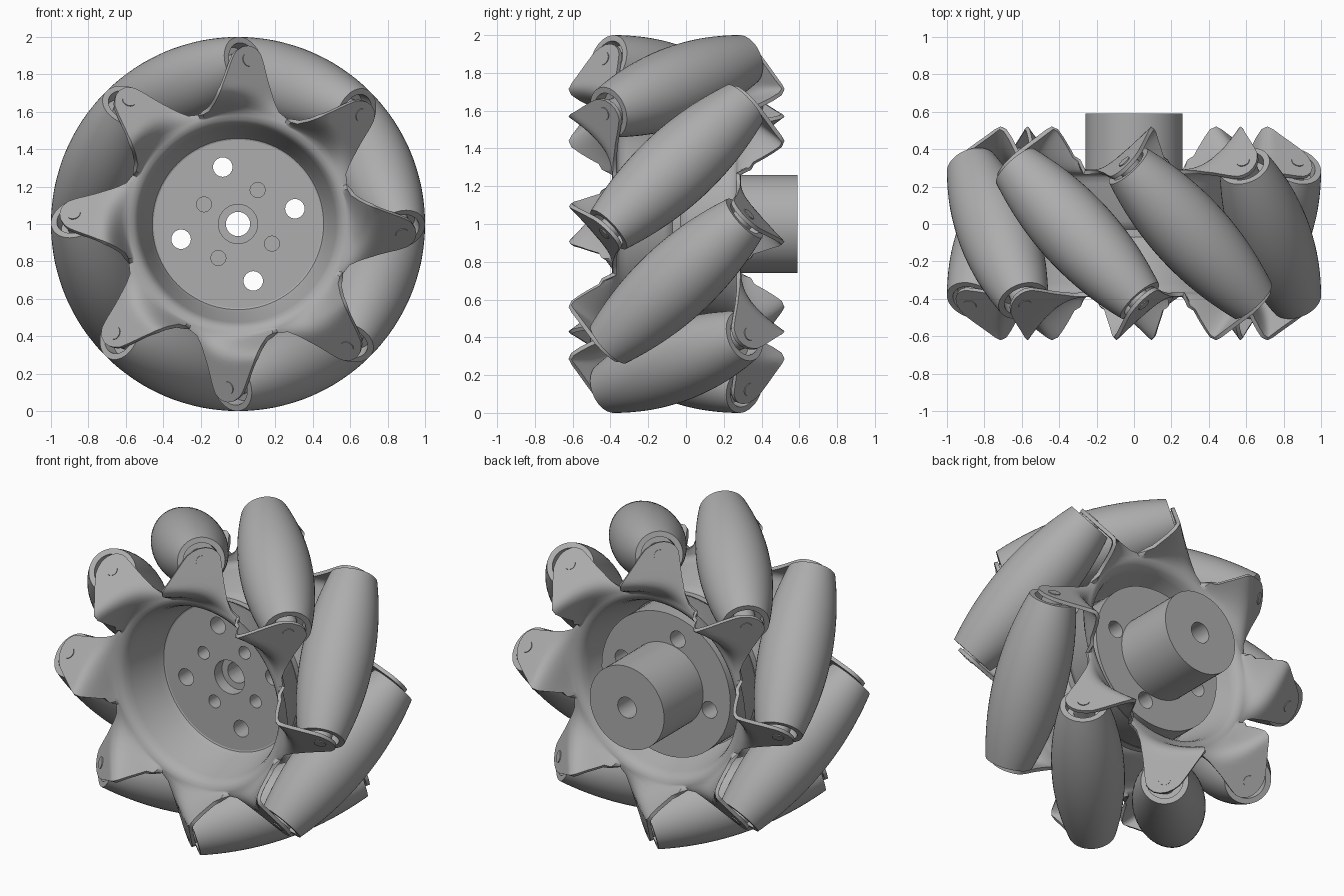
import bpy, bmesh, math
from mathutils import Matrix, Vector

if "Cube" in bpy.data.objects:
    bpy.data.objects.remove(bpy.data.objects["Cube"])

COUNT = 8                       # rollers around the wheel
STEP = 2 * math.pi / COUNT
MID = Vector((0, -0.05, 1))     # centre of the wheel
AXIS_R = 0.79                   # distance of roller axes from the wheel axis
TAB_S = 0.53                    # distance of tabs along the roller axis

grey = bpy.data.materials.new("plain grey")
grey.use_nodes = True
grey.diffuse_color = (0.42, 0.42, 0.42, 1)
grey.node_tree.nodes["Principled BSDF"].inputs["Base Color"].default_value = (0.42, 0.42, 0.42, 1)


def finish(name, bm, matrix=None):
    """Turn a bmesh into a grey object."""
    bmesh.ops.remove_doubles(bm, verts=bm.verts, dist=1e-5)
    bmesh.ops.recalc_face_normals(bm, faces=bm.faces)
    mesh = bpy.data.meshes.new(name)
    bm.to_mesh(mesh)
    bm.free()
    mesh.materials.append(grey)
    ob = bpy.data.objects.new(name, mesh)
    bpy.context.collection.objects.link(ob)
    if matrix is not None:
        ob.matrix_world = matrix
    return ob


def activate(ob):
    bpy.ops.object.select_all(action='DESELECT')
    ob.select_set(True)
    bpy.context.view_layer.objects.active = ob


def smooth(ob, degrees=35):
    activate(ob)
    bpy.ops.object.shade_smooth_by_angle(angle=math.radians(degrees))


def lathe(name, profile, matrix, sides=48):
    """Revolve (radius, height) points about local z."""
    bm = bmesh.new()
    rings = []
    for r, h in profile:
        rings.append([bm.verts.new((r * math.cos(a), r * math.sin(a), h))
                      for a in (2 * math.pi * i / sides for i in range(sides))])
    for low, high in zip(rings, rings[1:]):
        for i in range(sides):
            j = (i + 1) % sides
            bm.faces.new((low[i], low[j], high[j], high[i]))
    return finish(name, bm, matrix)


def frame(origin, z_dir):
    return Matrix.Translation(origin) @ z_dir.to_track_quat('Z', 'Y').to_matrix().to_4x4()


# Barrel profile: the rollers together sweep a cylinder of radius 1
barrel = []
for i in range(25):
    s = 0.47 * (i / 12 - 1)
    rho = math.hypot(AXIS_R, s / math.sqrt(2))
    gap = 1 - rho
    barrel.append((gap * math.sqrt(1 - (s / (2 * rho)) ** 2), s + gap * s / (2 * rho)))
end = barrel[-1][1]
cup = [(0.105, end), (0.1, end - 0.07), (0, end - 0.07)]
roller_profile = [(r, -h) for r, h in reversed(cup)] + barrel + cup
pin_profile = [(0, -0.546), (0.035, -0.546), (0.035, -0.52), (0.062, -0.52),
               (0.062, -0.43), (0.062, 0.43), (0.062, 0.52), (0.035, 0.52),
               (0.035, 0.546), (0, 0.546)]

# Rollers and their pins, skewed by 45 degrees
for k in range(COUNT):
    a = (k + 0.5) * STEP
    radial = Vector((math.cos(a), 0, math.sin(a)))
    tangent = Vector((-math.sin(a), 0, math.cos(a)))
    place = frame(MID + radial * AXIS_R, (Vector((0, 1, 0)) + tangent).normalized())
    smooth(lathe(f"roller_{k + 1}", roller_profile, place))
    smooth(lathe(f"roller_pin_{k + 1}", pin_profile, place, 24))

# Half outline of one tab: (sideways, outward) from valley to tip
TAB = [(0.237, 0.573), (0.19, 0.6), (0.155, 0.66), (0.118, 0.76), (0.088, 0.86),
       (0.072, 0.905), (0.045, 0.938), (0.02, 0.95), (0, 0.952)]
HALF, ROWS, BASE_R, RIM = 16, 14, 0.585, 0.33


def along(points, t):
    """Point at fraction t of the length of a polyline."""
    lengths = [math.dist(p, q) for p, q in zip(points, points[1:])]
    left = t * sum(lengths)
    for p, q, length in zip(points, points[1:], lengths):
        if left <= length + 1e-9:
            return Vector(p).lerp(Vector(q), left / length)
        left -= length
    return Vector(points[-1])


def wheel_plate(name, flip):
    """Dished sheet with twisted tabs that hold the roller ends."""
    dish = [(0.44, 0.02), (0.465, 0.03), (0.485, 0.07), (0.535, 0.27),
            (0.548, 0.305), (0.565, 0.323)]
    tilt = STEP / 2 - math.atan(TAB_S / math.sqrt(2) / AXIS_R)
    bm = bmesh.new()
    columns = []
    for k in range(COUNT):
        for c in range(-HALF, HALF):
            v = c / HALF
            base_a = v * STEP / 2
            base = Vector((BASE_R * math.sin(base_a), BASE_R * math.cos(base_a)))
            side, out = along(TAB, 1 - abs(v))
            tip = Vector((math.copysign(side, v), out))
            turn = k * STEP + tilt
            column = [(r, base_a, -d) for r, d in dish]
            for row in range(ROWS + 1):
                p = base.lerp(tip, row / ROWS)
                r, a = p.length, math.atan2(p.x, p.y)
                w = min(max((r - 0.585) / 0.15, 0), 1)
                w = w * w * (3 - 2 * w)
                tab_y = -math.sqrt(2) * TAB_S - r * math.sin(a + tilt - STEP / 2)
                column.append((r, a, -RIM * (1 - w) + tab_y * w))
            columns.append([bm.verts.new((r * math.cos(a + turn), y, r * math.sin(a + turn)))
                            for r, a, y in column])
    for i, one in enumerate(columns):
        two = columns[(i + 1) % len(columns)]
        for j in range(len(one) - 1):
            bm.faces.new((one[j], two[j], two[j + 1], one[j + 1]))
    turn_over = Matrix.Rotation(math.pi if flip else 0, 4, 'X')
    plate = finish(name, bm, Matrix.Translation(MID) @ turn_over)
    sheet = plate.modifiers.new("thickness", 'SOLIDIFY')
    sheet.thickness, sheet.offset = 0.022, 0
    activate(plate)
    bpy.ops.object.modifier_apply(modifier="thickness")
    smooth(plate, 40)


wheel_plate("front_plate", False)
wheel_plate("back_plate", True)

# Hub: floor plate, drum and shaft boss in one turned piece (local z points back)
BACK = Vector((0, 1, 0))
hub = lathe("hub", [(0, -0.035), (0.47, -0.035), (0.47, 0.02), (0.45, 0.02), (0.45, 0.25),
                    (0.26, 0.25), (0.26, 0.64), (0, 0.64)], frame(MID, BACK), 64)


def drill(radius, start, stop, distance=0, degrees=0):
    a = math.radians(degrees)
    spot = MID + Vector((math.cos(a), 0, math.sin(a))) * distance
    cutter = lathe("hole_cutter", [(0, start), (radius, start), (radius, stop), (0, stop)],
                   frame(spot, BACK), 32)
    cutter.hide_render = True
    cut = hub.modifiers.new("hole", 'BOOLEAN')
    cut.operation, cut.solver, cut.object = 'DIFFERENCE', 'EXACT', cutter
    activate(hub)
    bpy.ops.object.modifier_apply(modifier="hole")
    bpy.data.objects.remove(cutter)


# Shaft bore with counterbore, four through holes, four blind holes
drill(0.065, -0.2, 0.8)
drill(0.105, -0.2, 0.04)
for q in range(4):
    drill(0.052, -0.2, 0.5, 0.315, 15 + 90 * q)
    drill(0.04, -0.2, 0.06, 0.21, 60 + 90 * q)
smooth(hub)
